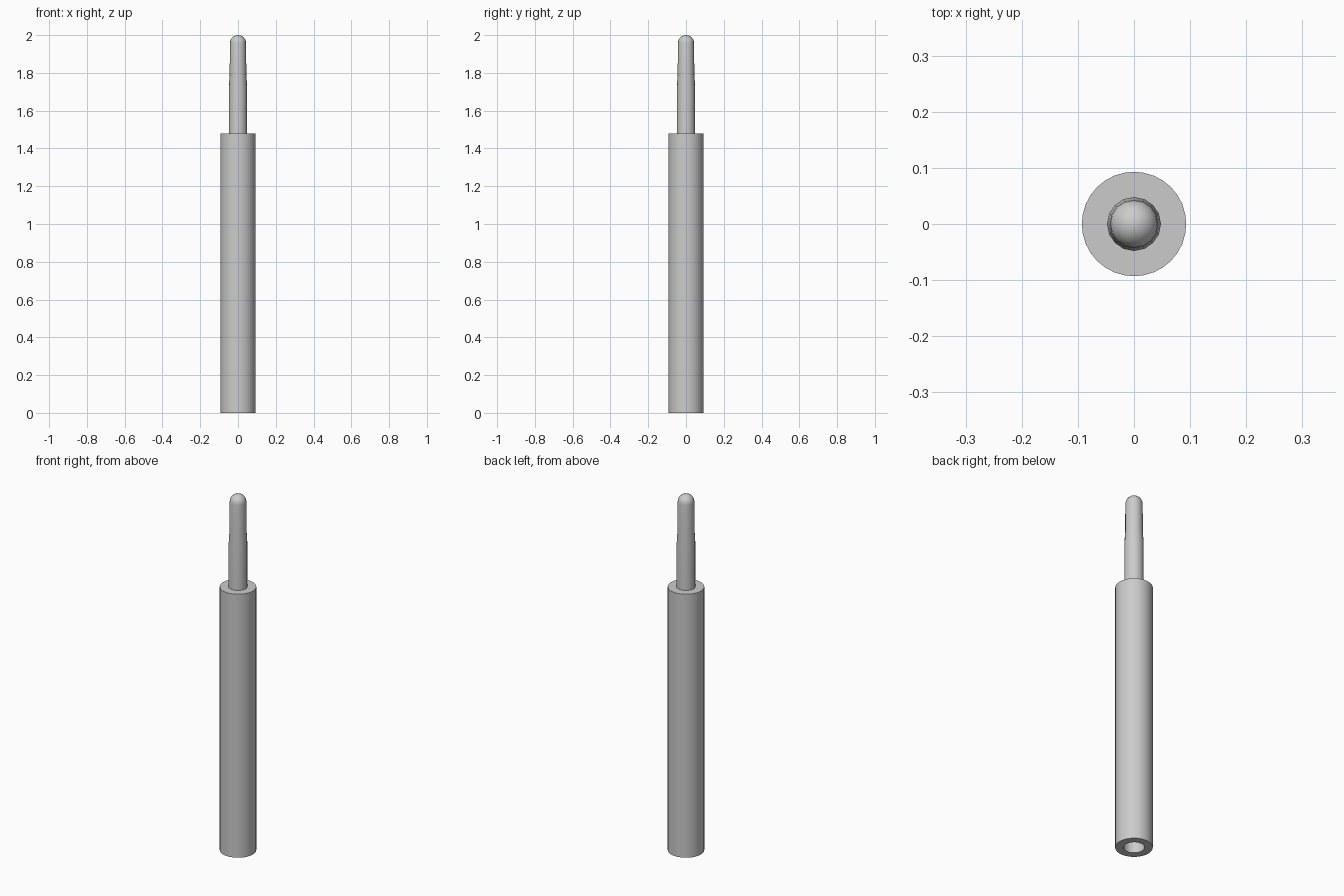
import bpy, bmesh
from math import radians, sin, cos, pi

cube = bpy.data.objects.get("Cube")
if cube:
    bpy.data.objects.remove(cube)

grey = bpy.data.materials.new("plain_grey")
grey.use_nodes = True
colour = (0.6, 0.6, 0.6, 1)
grey.diffuse_color = colour
grey.node_tree.nodes["Principled BSDF"].inputs["Base Color"].default_value = colour


def lathe(name, profile, sides, closed=False):
    """Spin a (radius, height) profile round the z axis."""
    bm = bmesh.new()
    verts = [bm.verts.new((r, 0, z)) for r, z in profile]
    pairs = list(zip(verts, verts[1:]))
    if closed:
        pairs.append((verts[-1], verts[0]))
    edges = [bm.edges.new(p) for p in pairs]
    bmesh.ops.spin(bm, geom=verts + edges, cent=(0, 0, 0), axis=(0, 0, 1),
                   angle=2 * pi, steps=sides)
    bmesh.ops.remove_doubles(bm, verts=bm.verts, dist=0.0001)
    bmesh.ops.recalc_face_normals(bm, faces=bm.faces)
    mesh = bpy.data.meshes.new(name)
    bm.to_mesh(mesh)
    bm.free()
    mesh.materials.append(grey)
    obj = bpy.data.objects.new(name, mesh)
    bpy.context.collection.objects.link(obj)
    bpy.ops.object.select_all(action='DESELECT')
    obj.select_set(True)
    bpy.context.view_layer.objects.active = obj
    bpy.ops.object.shade_smooth_by_angle(angle=radians(35))
    return obj


# Thick hollow tube, open at the bottom
outer, bore, tube_top = 0.093, 0.052, 1.48
lathe("outer_tube", [(outer, 0), (outer, tube_top), (0.046, tube_top),
                     (0.046, 1.45), (bore, 1.45), (bore, 0)], 32, closed=True)

# Slim pin with a slight taper and a domed tip
tip = 0.043
dome = [(tip * cos(a * pi / 12), 2 - tip + tip * sin(a * pi / 12)) for a in range(6)]
lathe("pin", [(0, 1.4), (0.048, 1.4), (0.048, 1.73), (0.044, 1.8)]
      + dome + [(0, 2)], 16)
